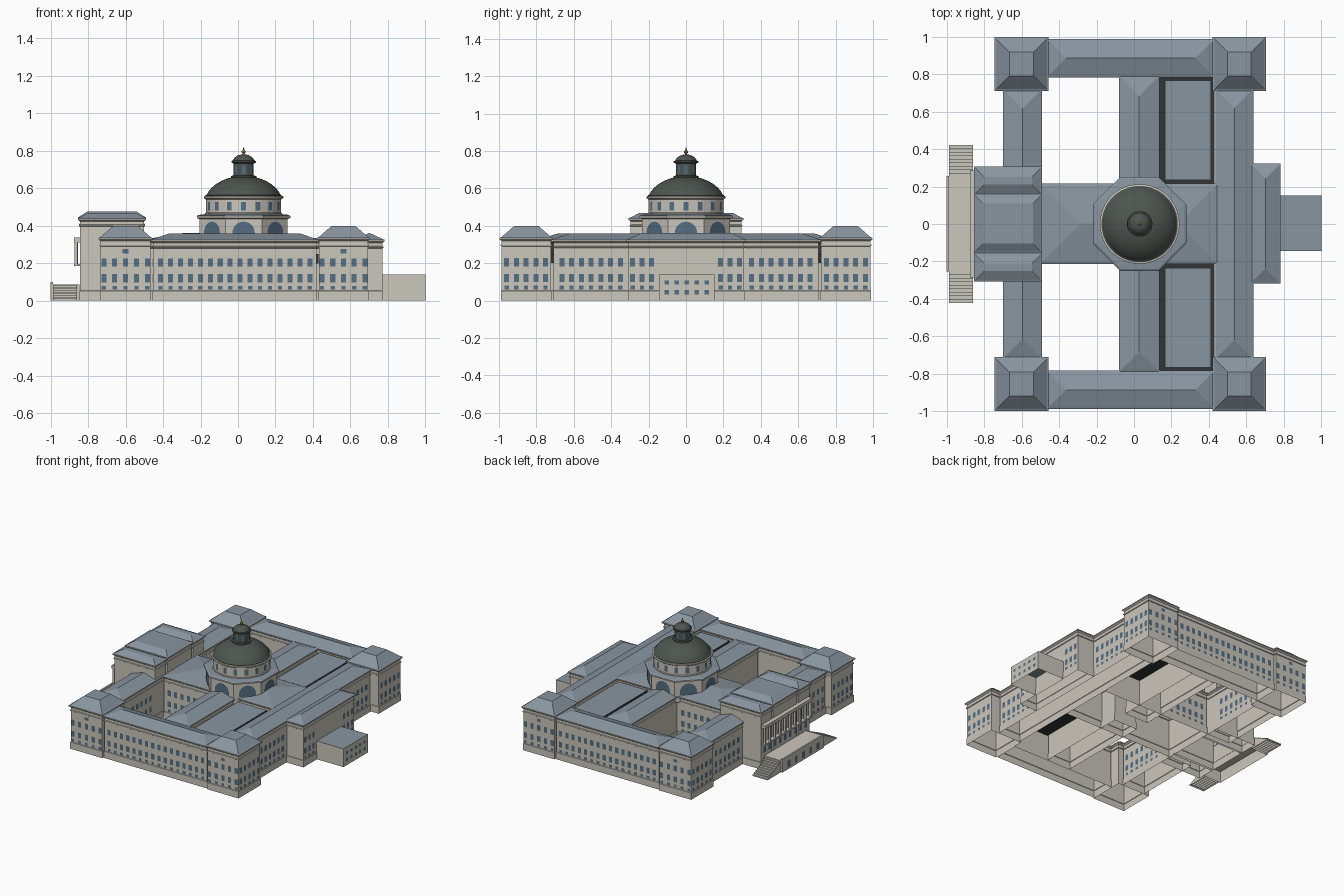
import bpy, bmesh, math
from mathutils import Vector

if "Cube" in bpy.data.objects:
    bpy.data.objects.remove(bpy.data.objects["Cube"])


def mat(name, r, g, b):
    m = bpy.data.materials.new(name)
    m.diffuse_color = (r, g, b, 1)
    m.use_nodes = True
    m.node_tree.nodes["Principled BSDF"].inputs["Base Color"].default_value = m.diffuse_color
    return m


STONE = mat("stone", 0.60, 0.57, 0.51)
ROOF = mat("slate", 0.25, 0.30, 0.35)
GLASS = mat("glass", 0.09, 0.16, 0.23)
DOME = mat("dark_copper", 0.075, 0.09, 0.08)
DARK = mat("shadow", 0.03, 0.035, 0.035)
GOLD = mat("gilding", 0.45, 0.30, 0.08)


def finish(name, bm, mats, smooth=False):
    me = bpy.data.meshes.new(name)
    bm.to_mesh(me)
    bm.free()
    for m in mats:
        me.materials.append(m)
    ob = bpy.data.objects.new(name, me)
    bpy.context.collection.objects.link(ob)
    if smooth:
        bpy.ops.object.select_all(action='DESELECT')
        ob.select_set(True)
        bpy.context.view_layer.objects.active = ob
        bpy.ops.object.shade_smooth_by_angle(angle=math.radians(30))
    return ob


def loft(name, rings, mats, roof_from=999, top=True, bottom=False, smooth=False):
    """Skin a stack of rings; bands from roof_from upward use the second material."""
    bm = bmesh.new()
    vs = [[bm.verts.new(p) for p in ring] for ring in rings]
    n = len(rings[0])
    for k in range(len(vs) - 1):
        for i in range(n):
            j = (i + 1) % n
            f = bm.faces.new((vs[k][i], vs[k][j], vs[k + 1][j], vs[k + 1][i]))
            f.material_index = int(k >= roof_from)
    if top:
        bm.faces.new(vs[-1]).material_index = len(mats) - 1
    if bottom:
        bm.faces.new(vs[0][::-1])
    bmesh.ops.remove_doubles(bm, verts=bm.verts[:], dist=1e-5)
    return finish(name, bm, mats, smooth)


def rect_ring(r, off, z):
    x0, x1, y0, y1 = r
    return [(x0 - off, y0 - off, z), (x1 + off, y0 - off, z),
            (x1 + off, y1 + off, z), (x0 - off, y1 + off, z)]


def box(name, r, z0, z1, m=STONE, top_m=None):
    loft(name, [rect_ring(r, 0, z0), rect_ring(r, 0, z1)], [m, top_m or m], bottom=z0 > 0)


def block(name, r, eave, top, inset=None):
    """Walls with plinth, string course, cornice and a hipped roof over an eave rectangle."""
    prof = [(-.008, 0), (-.008, .052), (-.011, .054), (-.011, eave - .045), (-.006, eave - .042),
            (-.006, eave - .036), (-.011, eave - .034), (-.011, eave - .016), (0, eave - .008),
            (0, eave), (-.01, eave + .004)]
    rings = [rect_ring(r, o, z) for o, z in prof]
    half = min(r[1] - r[0], r[3] - r[2]) / 2
    rings.append(rect_ring(r, -(inset or half), top))
    loft(name, rings, [STONE, ROOF], roof_from=len(prof) - 2, top=inset is not None)


def plates(name, items, m):
    """Flat panels: each item is (origin, tangent, outline in tangent/z)."""
    bm = bmesh.new()
    for o, t, pts in items:
        bm.faces.new([bm.verts.new(Vector(o) + Vector(t) * u + Vector((0, 0, v))) for u, v in pts])
    finish(name, bm, [m])


def pane(w, h):
    return [(-w / 2, -h / 2), (w / 2, -h / 2), (w / 2, h / 2), (-w / 2, h / 2)]


ROWS = [(.205, .043, .027), (.12, .043, .027), (.07, .02, .023)]   # z, height, width


def windows(name, r, side, n, rows=ROWS, span=None, out=-.0095):
    x0, x1, y0, y1 = r
    a, b = span or ((y0, y1) if side[1] == 'x' else (x0, x1))
    items = []
    for i in range(n):
        c = a + (b - a) * (i + .5) / n
        for z, h, w in rows:
            o, t = {'+x': ((x1 + out, c, z), (0, 1, 0)), '-x': ((x0 - out, c, z), (0, -1, 0)),
                    '+y': ((c, y1 + out, z), (-1, 0, 0)), '-y': ((c, y0 - out, z), (1, 0, 0))}[side]
            items.append((o, t, pane(w, h)))
    plates(name, items, GLASS)


def mirrored(r, s):
    return r if s > 0 else (r[0], r[1], -r[3], -r[2])


CX = .03   # dome axis


def lathe(name, prof, n, mats, roof_from=999, smooth=False):
    k = 1 / math.cos(math.pi / n)
    rings = [[(CX + r * k * math.cos((i + .5) * math.tau / n),
               r * k * math.sin((i + .5) * math.tau / n), z) for i in range(n)] for r, z in prof]
    loft(name, rings, mats, roof_from, smooth=smooth)


# Perimeter, built once per side of the y mirror
for s, tag in ((1, "back"), (-1, "front")):
    outer, inner = ('+y', '-y') if s > 0 else ('-y', '+y')
    for x0, x1, side, lr in ((-.745, -.455, '-x', "left"), (.42, .705, '+x', "right")):
        r = mirrored((x0, x1, .71, .997), s)
        block(f"{tag}_{lr}_pavilion", r, .335, .40, .08)
        c = (x0 + x1) / 2
        for face in (outer, side):
            windows(f"{tag}_{lr}_pavilion_windows_{face[1]}", r, face, 5,
                    span=None if face == outer else sorted((s * .725, s * .985)))
        windows(f"{tag}_{lr}_pavilion_attic_window", r, outer, 1, [(.264, .022, .032)])
    r = mirrored((-.465, .43, .782, .987), s)
    block(f"{tag}_wing", r, .325, .36)
    windows(f"{tag}_wing_windows", r, outer, 16, span=(-.44, .41))

    r = mirrored((-.70, -.49, .2, .72), s)
    block(f"left_wing_{tag}", r, .325, .36)
    for face in ('-x', '+x'):
        windows(f"left_wing_{tag}_windows_{face[0]}", r, face, 7, span=sorted((s * .325, s * .70)))

    # Spine between the dome and the outer wing
    block(f"spine_{tag}", mirrored((-.08, .135, .05, .79), s), .325, .36)
    # Flat roofed hall with a dark gap around it
    box(f"hall_gap_{tag}", mirrored((.125, .43, .21, .79), s), .20, .25, DARK)
    box(f"hall_{tag}", mirrored((.165, .41, .235, .765), s), .25, .315, DARK, ROOF)

    # Outer stair of the terrace, falling away along y
    for i in range(9):
        y0 = .253 + i * .0186
        box(f"step_{tag}_{i + 1}", mirrored((-.988, -.86, y0, y0 + .0186), s), 0, .083 - i * .009)

# Right range and its centre pavilion
east = (.435, .637, -.72, .72)
block("right_wing", east, .325, .36)
bay = (.62, .782, -.318, .322)
block("right_centre_pavilion", bay, .325, .362)
for s, tag in ((1, "back"), (-1, "front")):
    windows(f"right_wing_windows_{tag}", east, '+x', 7, span=sorted((s * .325, s * .69)))
    windows(f"right_centre_windows_{tag}", bay, '+x', 3, span=sorted((s * .16, s * .31)))
annex = (.77, 1.0, -.145, .152)
box("annex", annex, 0, .14, STONE, ROOF)
windows("annex_windows", annex, '+x', 5, [(.097, .022, .024), (.045, .024, .024)],
        span=(-.13, .137), out=.001)

# Cross range below the dome
cross = (-.50, .45, -.213, .217)
block("cross_range", cross, .325, .362)
for side in ('+y', '-y'):
    windows(f"cross_range_windows_{side[0]}", cross, side, 7, span=(-.47, -.09))

# Entrance block with three roofs
block("entrance_centre", (-.855, -.49, -.155, .16), .446, .475, .05)
for s, tag in ((1, "back"), (-1, "front")):
    r = mirrored((-.855, -.49, .155, .307), s)
    block(f"entrance_{tag}", r, .44, .468, .055)
front = (-.855, -.49, -.307, .307)
windows("entrance_windows", front, '-x', 9, [(.255, .075, .03), (.135, .045, .03)], span=(-.28, .28))
box("portico_ledge", (-.876, -.84, -.285, .285), .185, .197)
box("portico_entablature", (-.876, -.84, -.285, .285), .312, .337)
for i in range(10):
    y = -.275 + i * .55 / 9
    bpy.ops.mesh.primitive_cylinder_add(vertices=12, radius=.0095, depth=.115,
                                        location=(-.864, y, .2545))
    col = bpy.context.object
    col.name = f"portico_column_{i + 1}"
    col.data.materials.append(STONE)
    bpy.ops.object.shade_smooth_by_angle()

# Terrace
terrace = (-1.0, -.845, -.253, .255)
box("terrace", terrace, 0, .088)
box("terrace_parapet", (-1.0, -.988, -.253, .255), .088, .1)
windows("terrace_openings", terrace, '-x', 5, [(.042, .05, .035)], span=(-.22, .22), out=.001)

# Octagon with an arched window on each face
lathe("octagon", [(.235, .28), (.235, .435), (.25, .442), (.25, .452), (.24, .458), (.19, .464)],
      8, [STONE, ROOF], 3)


def arch(r):
    return [(-r, .338), (r, .338)] + [(r * math.cos(a * math.pi / 12), .362 + r * math.sin(a * math.pi / 12))
                                      for a in range(13)]


def around(n, apothem, z, pts):
    out = []
    for i in range(n):
        a = math.tau * i / n
        out.append(((CX + apothem * math.cos(a), apothem * math.sin(a), z),
                    (-math.sin(a), math.cos(a), 0), pts))
    return out


plates("arch_surrounds", around(8, .237, 0, arch(.07)), STONE)
plates("arch_windows", around(8, .239, 0, arch(.06)), GLASS)

# Drum, dome, lantern and finial
lathe("drum", [(.205, .455), (.205, .468), (.2, .47), (.2, .54), (.212, .548), (.212, .557), (.2, .56)],
      32, [STONE, STONE])
plates("drum_windows", around(16, .2012, .505, pane(.027, .046)), GLASS)
lathe("dome", [(.203, .556), (.203, .563), (.196, .567), (.188, .582), (.172, .602), (.148, .622),
               (.118, .640), (.085, .653), (.06, .659)], 32, [DOME], smooth=True)
lathe("lantern", [(.068, .655), (.068, .666), (.054, .668), (.054, .732), (.066, .738), (.066, .745),
                  (.058, .748), (.05, .762), (.034, .774), (.014, .780)], 24, [DOME], smooth=True)
plates("lantern_windows", around(8, .0552, .70, pane(.018, .046)), GLASS)
lathe("finial", [(.006, .778), (.006, .786), (.011, .792), (.011, .798), (.005, .803), (.001, .82)],
      12, [GOLD])
